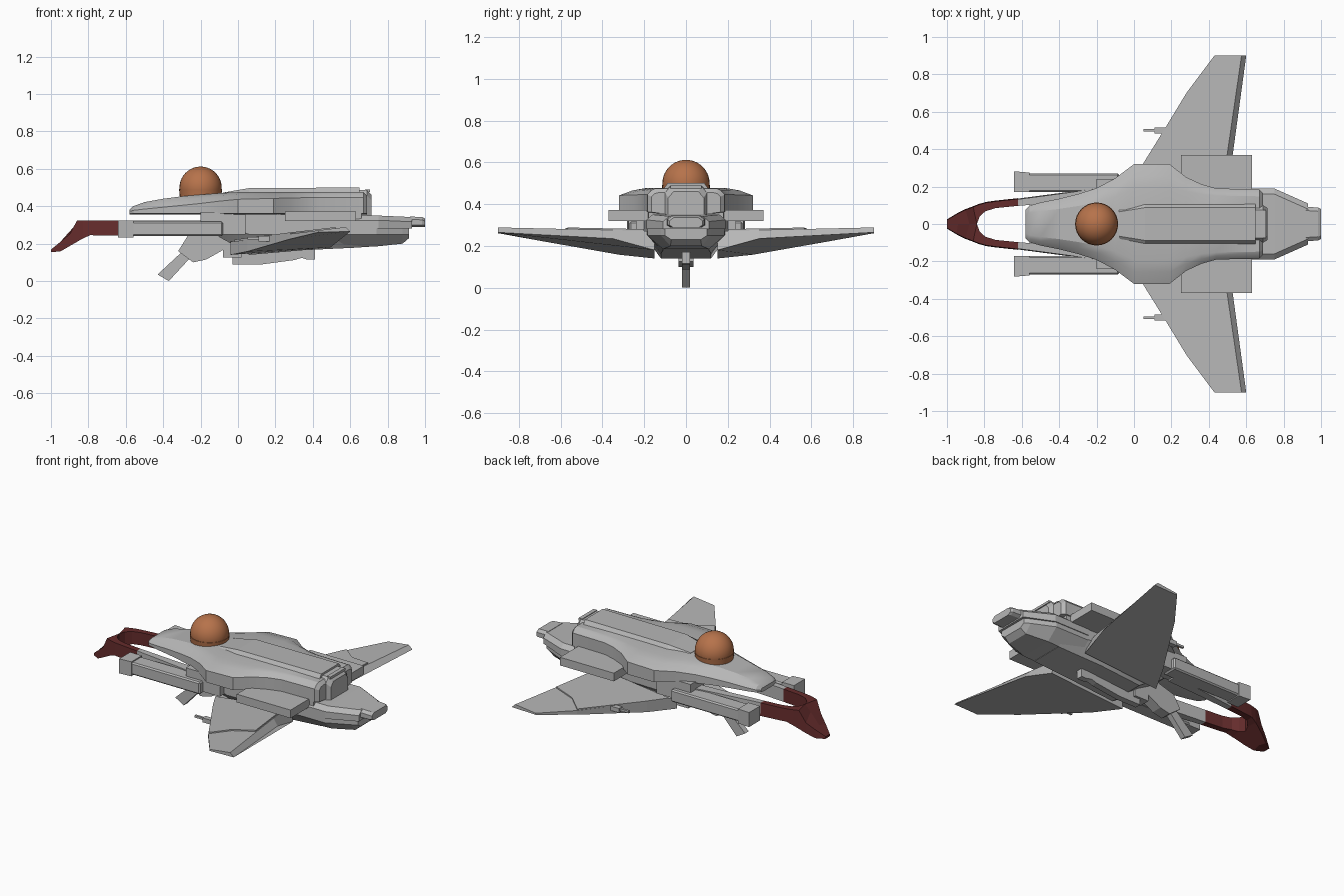
import bpy, bmesh, math
from mathutils import Vector

if "Cube" in bpy.data.objects:
    bpy.data.objects.remove(bpy.data.objects["Cube"])


def material(name, rgb):
    m = bpy.data.materials.new(name)
    m.diffuse_color = (*rgb, 1)
    m.use_nodes = True
    m.node_tree.nodes["Principled BSDF"].inputs["Base Color"].default_value = m.diffuse_color
    return m


GREY = material("hull grey", (0.47, 0.47, 0.47))
RED = material("dark red", (0.13, 0.025, 0.025))
COPPER = material("copper", (0.47, 0.17, 0.07))


def finish(name, bm, mat, mirror=False, smooth=0, bevel=0):
    bmesh.ops.recalc_face_normals(bm, faces=bm.faces)
    me = bpy.data.meshes.new(name)
    bm.to_mesh(me)
    bm.free()
    ob = bpy.data.objects.new(name, me)
    bpy.context.collection.objects.link(ob)
    me.materials.append(mat)
    if bevel:
        b = ob.modifiers.new("bevel", 'BEVEL')
        b.width, b.segments = bevel, 1
    if mirror:
        m = ob.modifiers.new("mirror", 'MIRROR')
        m.use_axis = (False, True, False)
    if smooth:
        bpy.ops.object.select_all(action='DESELECT')
        ob.select_set(True)
        bpy.context.view_layer.objects.active = ob
        bpy.ops.object.shade_smooth_by_angle(angle=math.radians(smooth))
    return ob


def loft(name, rings, mat=GREY, **kw):
    """Skin a list of closed rings and cap both ends."""
    bm = bmesh.new()
    vs = [[bm.verts.new(p) for p in r] for r in rings]
    n = len(vs[0])
    for a, b in zip(vs, vs[1:]):
        for i in range(n):
            j = (i + 1) % n
            bm.faces.new((a[i], a[j], b[j], b[i]))
    bm.faces.new(vs[0])
    bm.faces.new(vs[-1])
    return finish(name, bm, mat, **kw)


def sym(x, half):
    """Ring at x from a half profile of (y, z) points, mirrored over y."""
    return [(x, y, z) for y, z in half] + [(x, -y, z) for y, z in reversed(half)]


def box(name, x, y, z, mat=GREY, **kw):
    rings = [[(u, y[0], z[0]), (u, y[1], z[0]), (u, y[1], z[1]), (u, y[0], z[1])] for u in x]
    return loft(name, rings, mat, **kw)


def side_prism(name, outline, half_width, **kw):
    return loft(name, [[(x, s * half_width, z) for x, z in outline] for s in (-1, 1)], **kw)


def lerp(table, x):
    for (a, u), (b, v) in zip(table, table[1:]):
        if x <= b:
            return u + (v - u) * (x - a) / (b - a)
    return table[-1][1]


# Upper hull: x, half width, side edge height, top height, top width share
hull = [(-0.58, .075, .372, .38, .6), (-0.56, .098, .378, .40, .6), (-0.5, .115, .385, .422, .6),
        (-0.4, .135, .395, .44, .6), (-0.3, .16, .405, .453, .6), (-0.2, .192, .415, .462, .6),
        (-0.1, .245, .427, .47, .6), (0, .32, .437, .475, .6), (.19, .32, .442, .477, .6),
        (.28, .25, .444, .477, .7), (.36, .213, .446, .477, .75), (.44, .19, .446, .477, .8),
        (.67, .185, .446, .475, .8), (.69, .165, .435, .455, .8)]
loft("upper_hull", [sym(x, [(w * t, top), (w * (1 + t) / 2, (side + top) / 2 + .006),
                            (w, side), (w, .362), (w * .7, .355)])
                    for x, w, side, top, t in hull], smooth=25)

# Dorsal ridge and engine block behind it
loft("dorsal_ridge", [sym(x, [(wt, zt), (wb, .47)]) for x, wt, wb, zt in
                      [(-.08, .065, .08, .473), (.06, .088, .11, .497), (.65, .088, .11, .5)]])
loft("rear_block", [sym(x, [(w - .025, t), (w, t - .03), (w, .35)]) for x, w, t in
                    [(.62, .1, .49), (.69, .1, .485), (.715, .085, .46)]])
box("rear_handle", (.68, .705), (-.075, .075), (.475, .49))

# Dome turret
bm = bmesh.new()
bmesh.ops.create_uvsphere(bm, u_segments=32, v_segments=20, radius=.113)
bmesh.ops.translate(bm, vec=Vector((-.2, 0, .499)), verts=bm.verts)
finish("dome", bm, COPPER, smooth=40)
bm = bmesh.new()
bmesh.ops.create_cone(bm, cap_ends=True, segments=32, radius1=.11, radius2=.115, depth=.05)
bmesh.ops.translate(bm, vec=Vector((-.2, 0, .466)), verts=bm.verts)
finish("dome_collar", bm, COPPER, smooth=40)

# Lower body under the hull
loft("lower_body", [sym(x, [(wt, .36), (ws, zs), (wb, zb)]) for x, wt, ws, zs, wb, zb in
                    [(-.2, .16, .17, .34, .13, .32), (-.1, .18, .18, .3, .12, .235),
                     (0, .2, .2, .27, .12, .18), (.06, .2, .2, .25, .12, .14),
                     (.35, .19, .19, .25, .12, .165), (.66, .18, .18, .26, .11, .18)]], smooth=25)

# Tail hull with flat upper deck, lower keel and end cap
loft("tail_keel", [sym(x, [(w, .3), (w, .25), (b, z)]) for x, w, b, z in
                   [(.5, .185, .11, .175), (.74, .185, .11, .185), (.88, .12, .075, .2),
                    (.915, .1, .07, .23)]])
loft("tail_deck", [sym(x, [(w - .03, t), (w, t - .025), (w, .28)]) for x, w, t in
                   [(.5, .19, .35), (.75, .19, .35), (.93, .11, .342)]])
loft("tail_cap", [sym(x, [(w - .02, t), (w, t - .015), (w, .3), (w - .02, .288)]) for x, w, t in
                  [(.92, .092, .345), (.985, .088, .342), (1, .08, .335)]])


# Wings: flat sloped top with a deep root
def wing_top(x, y):
    return .215 + .12 * x + .005 * y


plan = [(-.04, .15, .14), (.05, .32, .158), (.28, .7, .225), (.43, .9, .261),
        (.575, .9, .265), (.495, .35, .235), (.465, .15, .18)]
shift = [0, 0, 0, 0, .025, .03, .03]
loft("wing", [[(x, y, wing_top(x, y)) for x, y, z in plan],
              [(x + d, y, z) for (x, y, z), d in zip(plan, shift)]], mirror=True)

# Raised inner wing panel
panel = [(-.02, .2), (.05, .325), (.28, .695), (.38, .605), (.52, .565), (.47, .2)]
loft("wing_panel", [[(x, y, wing_top(x, y) + h) for x, y in panel] for h in (-.004, .008)], mirror=True)

# Small wing guns
box("wing_gun", (.05, .2), (.494, .508), (.222, .236), mirror=True)
box("wing_gun_base", (.11, .24), (.485, .517), (.212, .24), mirror=True)

# Side engine pods and long cannons
box("engine_pod", (.25, .63), (.15, .37), (.32, .372), mirror=True)
box("cannon_barrel", (-.6, -.08), (.17, .27), (.24, .318), mirror=True, bevel=.008)
loft("cannon_muzzle", [[(x, a, .233), (x, b, .233), (x, b, .325), (x, a, .325)] for x, a, b in
                       [(-.642, .17, .282), (-.56, .17, .275)]], mirror=True)
box("cannon_mount", (-.2, .04), (.13, .24), (.25, .37), mirror=True)

# Forked nose: x and y of the outer and inner edge, heights follow x
top_z = [(-1, .168), (-.9, .25), (-.86, .325), (0, .325)]
low_z = [(-1, .155), (-.95, .158), (-.8, .245), (0, .24)]


def fork_ring(xo, yo, xi, yi):
    return [(xo, yo, lerp(low_z, xo)), (xo, yo - .004, lerp(top_z, xo)),
            (xi, yi, lerp(top_z, xi)), (xi, yi, lerp(low_z, xi))]


fork = [(-1, .025, -1, 0), (-.95, .055, -.94, 0), (-.9, .08, -.88, 0), (-.86, .095, -.84, 0),
        (-.83, .107, -.825, .04), (-.79, .118, -.795, .068), (-.74, .125, -.74, .085),
        (-.62, .138, -.62, .097)]
loft("nose_fork", [fork_ring(*f) for f in fork], RED, mirror=True)
strut = [(-.62, .136, -.62, .097), (-.4, .165, -.4, .115), (-.15, .2, -.15, .13)]
loft("fork_strut", [fork_ring(*f) for f in strut], mirror=True)

# Belly keel and chin gun
side_prism("belly_keel", [(-.03, .22), (-.03, .088), (.12, .088), (.3, .112), (.34, .124),
                          (.37, .115), (.412, .115), (.412, .2)], .02)
box("belly_mount", (-.08, .02), (-.035, .035), (.125, .25))
side_prism("chin_gun_body", [(-.32, .16), (-.27, .24), (-.1, .29), (-.02, .2), (-.17, .115), (-.24, .1)], .035)
side_prism("chin_gun_barrel", [(-.43, .035), (-.37, 0), (-.25, .13), (-.29, .165)], .018)
